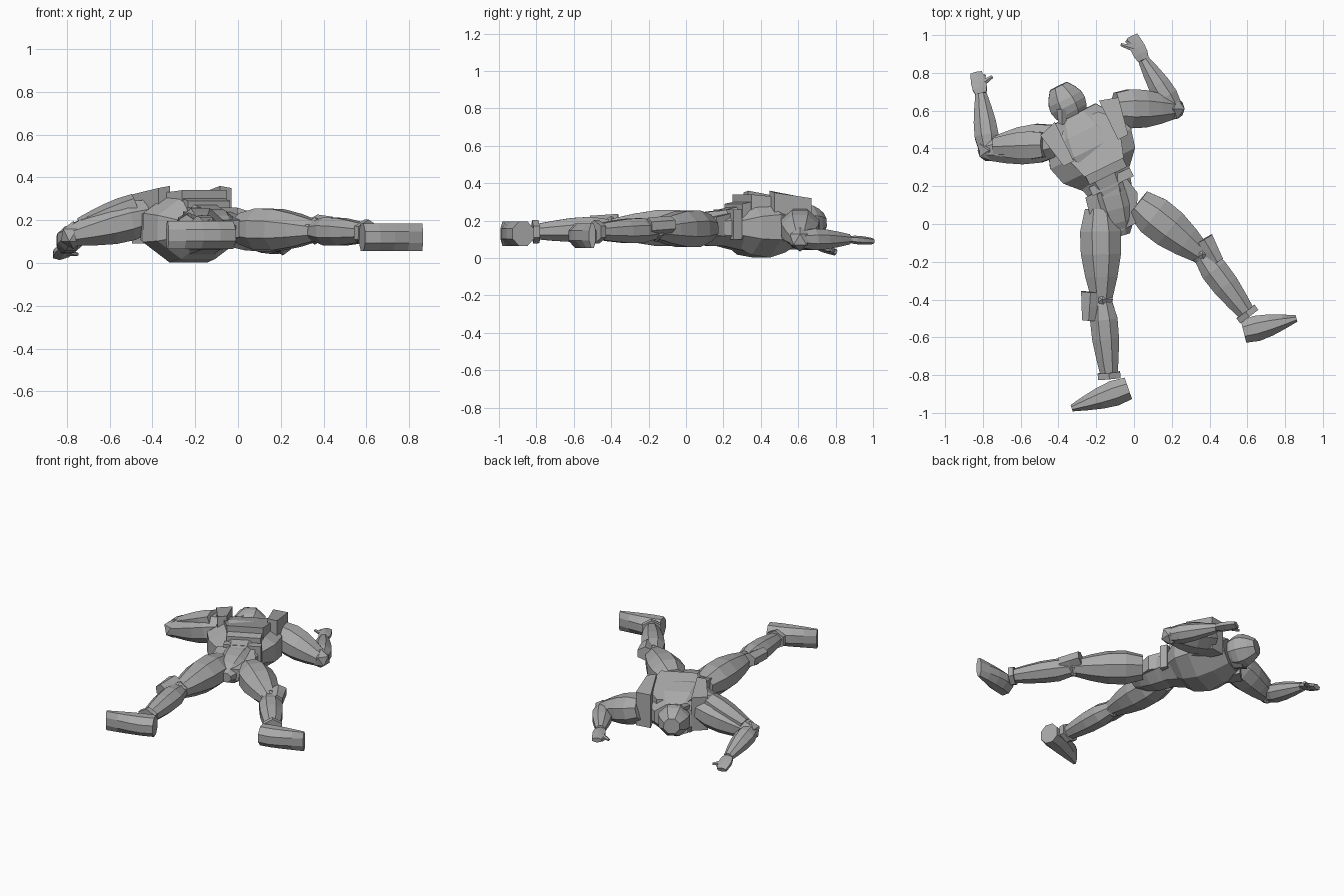
import bpy, bmesh, math
from mathutils import Matrix, Vector

old = bpy.data.objects.get("Cube")
if old:
    bpy.data.objects.remove(old, do_unlink=True)

grey = bpy.data.materials.new("plain_grey")
grey.use_nodes = True
colour = (0.4, 0.4, 0.4, 1)
grey.diffuse_color = colour
grey.node_tree.nodes["Principled BSDF"].inputs["Base Color"].default_value = colour

# The torso lies turned about the vertical
torso = Matrix.Translation((-.07, .12, 0)) @ Matrix.Rotation(math.radians(26), 4, "Z")


def finish(name, bm):
    bmesh.ops.recalc_face_normals(bm, faces=bm.faces)
    mesh = bpy.data.meshes.new(name)
    bm.to_mesh(mesh)
    bm.free()
    mesh.materials.append(grey)
    obj = bpy.data.objects.new(name, mesh)
    bpy.context.collection.objects.link(obj)


def skin(bm, rings):
    """Join successive rings with quads and cap both ends."""
    for low, high in zip(rings, rings[1:]):
        for k in range(len(low)):
            n = (k + 1) % len(low)
            bm.faces.new((low[k], low[n], high[n], high[k]))
    bm.faces.new(rings[0])
    bm.faces.new(rings[-1])


def limb(name, start, end, first, last, bulge=0, flat=.9, tall=None,
         lean=.8, sides=8, steps=4):
    """Faceted muscle: radius runs from first to last and swells by a sine."""
    bm = bmesh.new()
    start, end = Vector(start), Vector(end)
    along = (end - start).normalized()
    side = along.cross(Vector((0, 0, 1))).normalized()
    up = side.cross(along)
    grow = 1 / math.cos(math.pi / sides)
    rings = []
    for i in range(steps + 1):
        t = i / steps
        wide = first + (last - first) * t + bulge * math.sin(math.pi * t ** lean)
        high = tall or flat * wide
        ring = []
        for k in range(sides):
            a = math.tau * (k + .5) / sides
            offset = side * wide * math.cos(a) + up * high * math.sin(a)
            ring.append(bm.verts.new(start.lerp(end, t) + offset * grow))
        rings.append(ring)
    skin(bm, rings)
    finish(name, bm)


def plate(name, base, outline):
    """Armour slab in torso space: sloping top outline over a level base."""
    bm = bmesh.new()
    top = [bm.verts.new(torso @ Vector(p)) for p in outline]
    low = [bm.verts.new((v.co.x, v.co.y, base)) for v in top]
    skin(bm, [low, top])
    finish(name, bm)


def even_plate(name, base, half, drift=0):
    """Plate mirrored about the spine, shifted sideways by drift."""
    right = [(drift + x, y, z) for x, y, z in half]
    left = [(drift - x, y, z) for x, y, z in reversed(half)]
    plate(name, base, right + left)


def joint(name, place, size):
    bm = bmesh.new()
    bmesh.ops.create_icosphere(bm, subdivisions=1, radius=size)
    bmesh.ops.translate(bm, verts=bm.verts, vec=place)
    finish(name, bm)


# Trunk
waist = (-.14, .22, .16)
collar = (-.32, .58, .17)
limb("pelvis", (-.06, -.06, .15), waist, .04, .12, bulge=.03, flat=.8)
limb("waist", (-.11, .15, .16), (-.17, .28, .16), .11, .15, flat=.8)
limb("chest", waist, collar, .12, .13, bulge=.115, flat=.68, lean=.9)

# Front armour
even_plate("chest_plate", .15, [(.115, .2, .34), (.18, .4, .32), (.1, .48, .27)])
even_plate("upper_belt", .13, [(.11, .15, .29), (.11, .2, .3)])
even_plate("lower_belt", .1, [(.12, .09, .26), (.12, .14, .26)])
even_plate("hip_plate", .12, [(.06, -.14, .2), (.14, 0, .22), (.12, .1, .24)], drift=-.04)
for side, sign in (("left", 1), ("right", -1)):
    strap = [(.13, .53, .32), (.23, .5, .32), (.19, .3, .35), (.13, .3, .36)]
    plate(side + "_shoulder_strap", .09, [(sign * x, y, z) for x, y, z in strap])

# Head, turned to one side
limb("neck", (-.27, .48, .19), (-.35, .62, .19), .07, .07)
limb("head", (-.3, .53, .18), (-.4, .73, .19), .05, .05, bulge=.05, flat=1, lean=1.1, steps=6)
limb("jaw", (-.32, .54, .13), (-.37, .63, .13), .05, .07, flat=.7, sides=6, steps=1)
limb("ear_cap", (-.38, .53, .25), (-.38, .61, .26), .02, .03, sides=6, steps=1)

# Where the joints of each side lie
poses = {
    "left": dict(
        shoulder=(-.1, .61, .19), elbow=(.21, .61, .1), wrist=(.05, .87, .1),
        fingertip=(-.01, .995, .09), thumb=(-.07, .95, .09),
        hip=(.02, .11, .16), knee=(.36, -.16, .15), ankle=(.61, -.49, .14),
        guard=(.37, -.08, .18), guard_end=(.44, -.2, .17),
        heel=(.58, -.57, .12), toe=(.86, -.5, .12)),
    "right": dict(
        shoulder=(-.42, .44, .22), elbow=(-.77, .39, .13), wrist=(-.81, .69, .07),
        fingertip=(-.835, .8, .03), thumb=(-.75, .78, .04),
        hip=(-.18, .08, .16), knee=(-.17, -.4, .16), ankle=(-.13, -.82, .14),
        guard=(-.23, -.36, .19), guard_end=(-.24, -.51, .18),
        heel=(-.03, -.87, .13), toe=(-.33, -.975, .13)),
}

for side, pose in poses.items():
    at = {key: Vector(value) for key, value in pose.items()}
    name = side + "_"

    # Arm
    limb(name + "upper_arm", at["shoulder"], at["elbow"], .085, .055, bulge=.03)
    joint(name + "elbow", at["elbow"], .065)
    limb(name + "forearm", at["elbow"], at["wrist"], .05, .03, bulge=.02, lean=.7)

    # Hand
    palm = at["wrist"].lerp(at["fingertip"], .4)
    limb(name + "palm", at["wrist"], at["fingertip"], .03, .03, bulge=.01, flat=.5, sides=6)
    limb(name + "thumb", palm, at["thumb"], .02, .008, sides=6, steps=2)
    limb(name + "finger", palm, at["fingertip"].lerp(at["thumb"], .5), .02, .01, sides=6, steps=2)

    # Leg
    limb(name + "thigh", at["hip"], at["knee"], .08, .055, bulge=.04)
    joint(name + "knee", at["knee"], .065)
    limb(name + "shin", at["knee"], at["ankle"], .05, .042, bulge=.027, lean=.7)
    limb(name + "knee_guard", at["guard"], at["guard_end"], .05, .035, tall=.04, sides=6, steps=2)

    # Foot, sole turned outwards
    cuff = at["knee"].lerp(at["ankle"], .92)
    limb(name + "ankle_cuff", cuff, at["ankle"], .06, .06, sides=6, steps=1)
    limb(name + "foot", at["heel"], at["toe"], .06, .018, bulge=.02, tall=.065, lean=.7)

# Raised guard over the right upper arm
limb("right_shoulder_guard", (-.48, .42, .28), (-.74, .41, .18), .065, .045,
     bulge=.015, flat=.6, sides=6)
